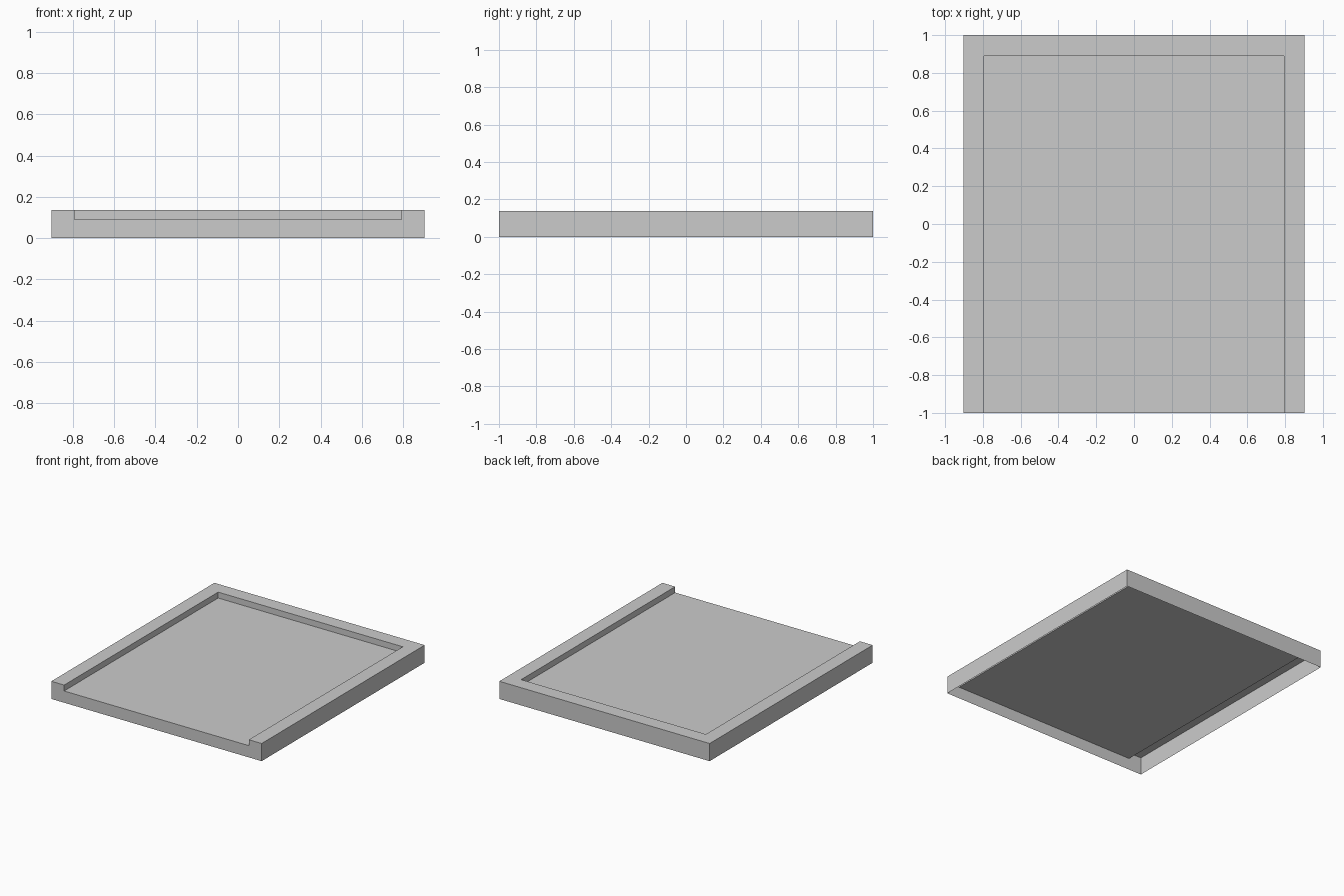
import bpy
import bmesh

if "Cube" in bpy.data.objects:
    bpy.data.objects.remove(bpy.data.objects["Cube"])

W, D, H = 0.903, 1.0, 0.137       # outer half width, half depth, height
IW, ID, FLOOR = 0.793, 0.889, 0.091  # recess half width, back edge, floor height

bm = bmesh.new()


def ring(half_w, back, z):
    """U-shaped run of points: front left, back left, back right, front right."""
    return [bm.verts.new((x, y, z)) for x, y in
            ((-half_w, -D), (-half_w, back), (half_w, back), (half_w, -D))]


def strip(a, b):
    """Three quads joining two U-shaped runs."""
    for i in range(3):
        bm.faces.new((a[i], a[i + 1], b[i + 1], b[i]))


base = ring(W, D, 0)
rim_outer = ring(W, D, H)
rim_inner = ring(IW, ID, H)
floor = ring(IW, ID, FLOOR)

# Outer walls, raised rim and recess walls (the underside is open)
strip(base, rim_outer)
strip(rim_outer, rim_inner)
strip(rim_inner, floor)

# Recessed floor
bm.faces.new(floor)

# Notched front wall
bm.faces.new((base[0], base[3], rim_outer[3], rim_inner[3],
              floor[3], floor[0], rim_inner[0], rim_outer[0]))

bmesh.ops.recalc_face_normals(bm, faces=bm.faces)
mesh = bpy.data.meshes.new("recessed_tray")
bm.to_mesh(mesh)
bm.free()
bpy.context.collection.objects.link(bpy.data.objects.new("recessed_tray", mesh))
